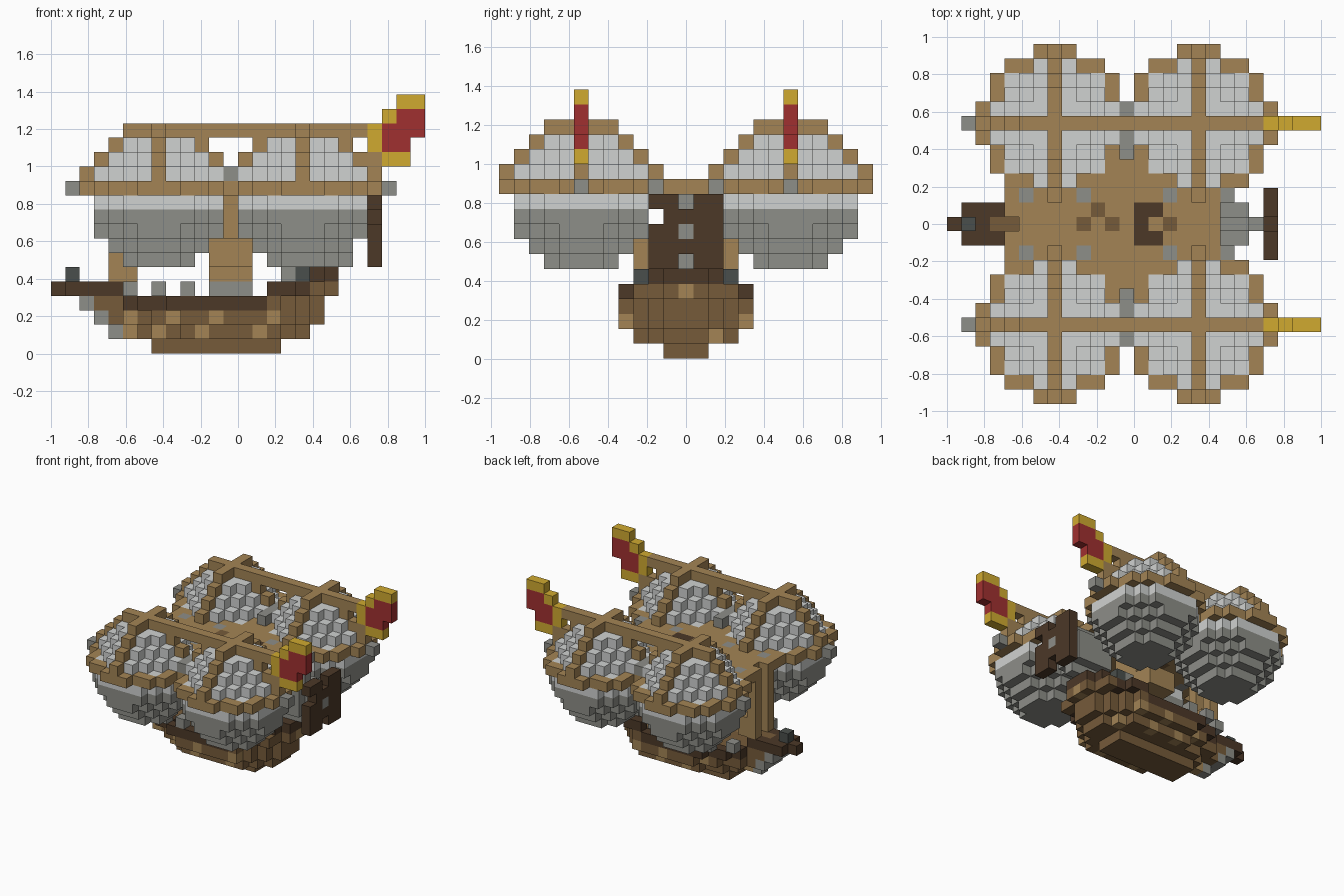
import bpy, bmesh
from mathutils import Vector

if "Cube" in bpy.data.objects:
    bpy.data.objects.remove(bpy.data.objects["Cube"], do_unlink=True)

H = 2 / 26  # block size
COLOURS = {
    "tan_wood": "A38455", "brown_wood": "765B3A", "dark_wood": "4C3827",
    "light_cloth": "D0D2D1", "grey_cloth": "8D8E88", "dark_grey": "4A4F4C",
    "red_paint": "A03030", "gold_paint": "D0AA30",
}


def linear(c):
    return c / 12.92 if c <= 0.04045 else ((c + 0.055) / 1.055) ** 2.4


def make_material(name, code):
    rgb = [linear(v / 255) for v in bytes.fromhex(code)]
    mat = bpy.data.materials.new(name)
    mat.use_nodes = True
    mat.diffuse_color = (*rgb, 1)
    bsdf = mat.node_tree.nodes["Principled BSDF"]
    bsdf.inputs["Base Color"].default_value = (*rgb, 1)
    bsdf.inputs["Roughness"].default_value = 0.9
    return mat


MATS = [make_material(n, c) for n, c in COLOURS.items()]
TAN, BROWN, DARK, LIGHT, GREY, COAL, RED, GOLD = range(len(MATS))
cells = {}  # block position -> (part, colour)


def put(part, colour, i, j, k):
    cells[(i, j, k)] = (part, colour)


def box(part, colour, xs, ys, zs):
    """Fill inclusive block ranges."""
    for i in range(xs[0], xs[1] + 1):
        for j in range(ys[0], ys[1] + 1):
            for k in range(zs[0], zs[1] + 1):
                put(part, colour, i, j, k)


def layer(part, colour, ci, cj, k, rule):
    """Fill the blocks of one balloon layer whose offsets satisfy a rule."""
    for a in range(-5, 6):
        for b in range(-5, 6):
            if rule(abs(a), abs(b)):
                put(part, colour, ci + a, cj + b, k)


# Hull: layers with a sharp bow and a blunt stern, open at the top
def hull_layer(k, first, last, width):
    mid, half = (first + last) / 2, (last - first) / 2 + 0.5
    for i in range(first, last + 1):
        t = abs(i - mid) / half
        w = round(width * (1 - t ** (2.2 if i < mid else 4)))
        for j in range(-w, w + 1):
            edge = abs(j) == w
            if k == 3:
                if not edge and 4 < i < 15:
                    continue
                colour = DARK if 4 < i < 15 else BROWN
            else:
                patch = edge and (i * 5 + k * 3 + j) % 7 < 2
                colour = TAN if patch else BROWN
            put("hull", colour, i, j, k)


box("hull", BROWN, (7, 15), (-1, 1), (0, 0))
hull_layer(1, 5, 17, 3)
hull_layer(2, 4, 18, 4)
hull_layer(3, 3, 18, 4)
put("bow_keel", GREY, 4, 0, 1)
for k in (2, 3):
    box("bow_keel", GREY, (5 - k, 5 - k), (-1, 1), (k, k))

# Bow platform and stern castle
box("bow_platform", DARK, (1, 4), (-1, 1), (4, 4))
put("bow_platform", DARK, 0, 0, 4)
box("bow_platform", BROWN, (3, 4), (0, 0), (4, 4))
put("bow_ornament", COAL, 1, 0, 5)
box("stern", BROWN, (15, 18), (-2, 2), (4, 4))
box("stern", BROWN, (19, 19), (-1, 1), (4, 4))
put("stern", TAN, 19, 0, 4)
box("stern", DARK, (18, 18), (-2, 2), (5, 5))
box("stern", DARK, (19, 19), (-1, 1), (5, 5))
for s in (-1, 1):
    box("stern_rail", DARK, (15, 16), (4 * s, 4 * s), (4, 4))
    box("stern_rail", BROWN, (17, 18), (3 * s, 3 * s), (4, 4))
    put("stern_rail", DARK, 17, 3 * s, 4)
    put("stern_lamp", COAL, 17, 3 * s, 5)
    put("stern_lamp", GREY, 16, 3 * s, 5)
    for i in (5, 7, 9):
        put("rail_gun", GREY, i, (3 if i == 5 else 4) * s, 4)

# Mast and bow posts carry the upper deck
box("mast", GREY, (11, 13), (-1, 1), (3, 4))
box("mast", TAN, (11, 13), (-1, 1), (5, 10))
box("mast", TAN, (11, 13), (-3, 3), (6, 7))
for s in (-1, 1):
    box("bow_post", TAN, (4, 4), (s, s), (5, 10))
    box("bow_post", TAN, (5, 5), (s, s), (5, 6))

# Upper deck with a hatch, dark inlays and a notch at the bow
box("upper_deck", TAN, (5, 18), (-2, 2), (11, 11))
box("upper_deck", TAN, (11, 13), (-4, 4), (11, 11))
for s in (-1, 1):
    box("upper_deck", TAN, (4, 4), sorted((s, 2 * s)), (11, 11))
box("hatch", DARK, (13, 14), (-1, 1), (11, 11))
put("hatch", TAN, 14, 0, 11)
for i, j in ((9, 0), (11, 0), (10, 1), (15, 0)):
    put("upper_deck", BROWN, i, j, 11)

# Four balloons: stepped cloth layers, wooden ring and crossed ribs
# Each layer maps to its (widest offset, largest offset sum)
STEPS = {6: (2, 3), 7: (3, 4), 8: (4, 5), 9: (4, 6), 10: (4, 6), 11: (4, 6),
         12: (4, 5), 13: (3, 4), 14: (2, 3)}
for cj in (-7, 7):
    for ci in (7, 17):
        for k, (reach, total) in STEPS.items():
            layer("balloon", LIGHT if k > 9 else GREY, ci, cj, k,
                  lambda a, b: max(a, b) <= reach and a + b <= total)
        layer("balloon_ring", TAN, ci, cj, 11,
              lambda a, b: 18.5 < a * a + b * b <= 26)
        for d in range(-5, 6):
            k = min(15, 17 - abs(d))
            put("balloon_rib", TAN, ci + d, cj, k)
            put("balloon_rib", TAN, ci, cj + d, k)
    # Top beam, end caps and the link between two balloons
    box("top_beam", TAN, (5, 21), (cj, cj), (15, 15))
    put("top_beam", TAN, 22, cj, 13)
    for i in (1, 23):
        put("ring_cap", GREY, i, cj, 11)
    s = 1 if cj > 0 else -1
    for j in (5, 6, 7, 8):
        put("balloon_link", GREY, 12, j * s, 12)
    for i in (5, 9, 15, 19):
        put("deck_clamp", GREY, i, 2 * s, 11)
    # Tail flag: gold border round a red field
    box("flag", GOLD, (22, 22), (cj, cj), (14, 15))
    box("flag", GOLD, (23, 24), (cj, cj), (13, 13))
    put("flag", GOLD, 23, cj, 16)
    box("flag", GOLD, (24, 25), (cj, cj), (17, 17))
    box("flag", RED, (23, 24), (cj, cj), (14, 15))
    box("flag", RED, (24, 25), (cj, cj), (16, 16))
    put("flag", RED, 25, cj, 15)

# Engine, shaft and propeller
box("engine", GREY, (17, 20), (-1, 1), (7, 9))
box("engine", GREY, (17, 20), (0, 0), (6, 10))
put("propeller_shaft", GREY, 21, 0, 8)
GAPS = {(0, 2), (0, -2), (-2, 1)}
for a in range(-2, 3):
    for b in range(-2, 3):
        if (a, b) not in GAPS:
            put("propeller", GREY if a == b == 0 else DARK, 22, a, 8 + b)

# Turn each part's blocks into a mesh of its exposed faces
AXES = [Vector(v) for v in ((1, 0, 0), (0, 1, 0), (0, 0, 1))]


def build(part):
    bm = bmesh.new()
    for pos, (name, colour) in cells.items():
        if name != part:
            continue
        centre = Vector(((pos[0] - 12.5) * H, pos[1] * H, (pos[2] + 0.5) * H))
        for n in range(3):
            for s in (-1, 1):
                normal = AXES[n] * s
                if tuple(int(p + q) for p, q in zip(pos, normal)) in cells:
                    continue
                u, v = AXES[(n + 1) % 3], AXES[(n + 2) % 3] * s
                corners = (-u - v, u - v, u + v, v - u)
                face = bm.faces.new([bm.verts.new(centre + (normal + c) * H / 2)
                                     for c in corners])
                face.material_index = colour
    bmesh.ops.remove_doubles(bm, verts=bm.verts[:], dist=H / 100)
    mesh = bpy.data.meshes.new(part)
    for mat in MATS:
        mesh.materials.append(mat)
    bm.to_mesh(mesh)
    bm.free()
    bpy.context.collection.objects.link(bpy.data.objects.new(part, mesh))


for part in sorted({name for name, _ in cells.values()}):
    build(part)
